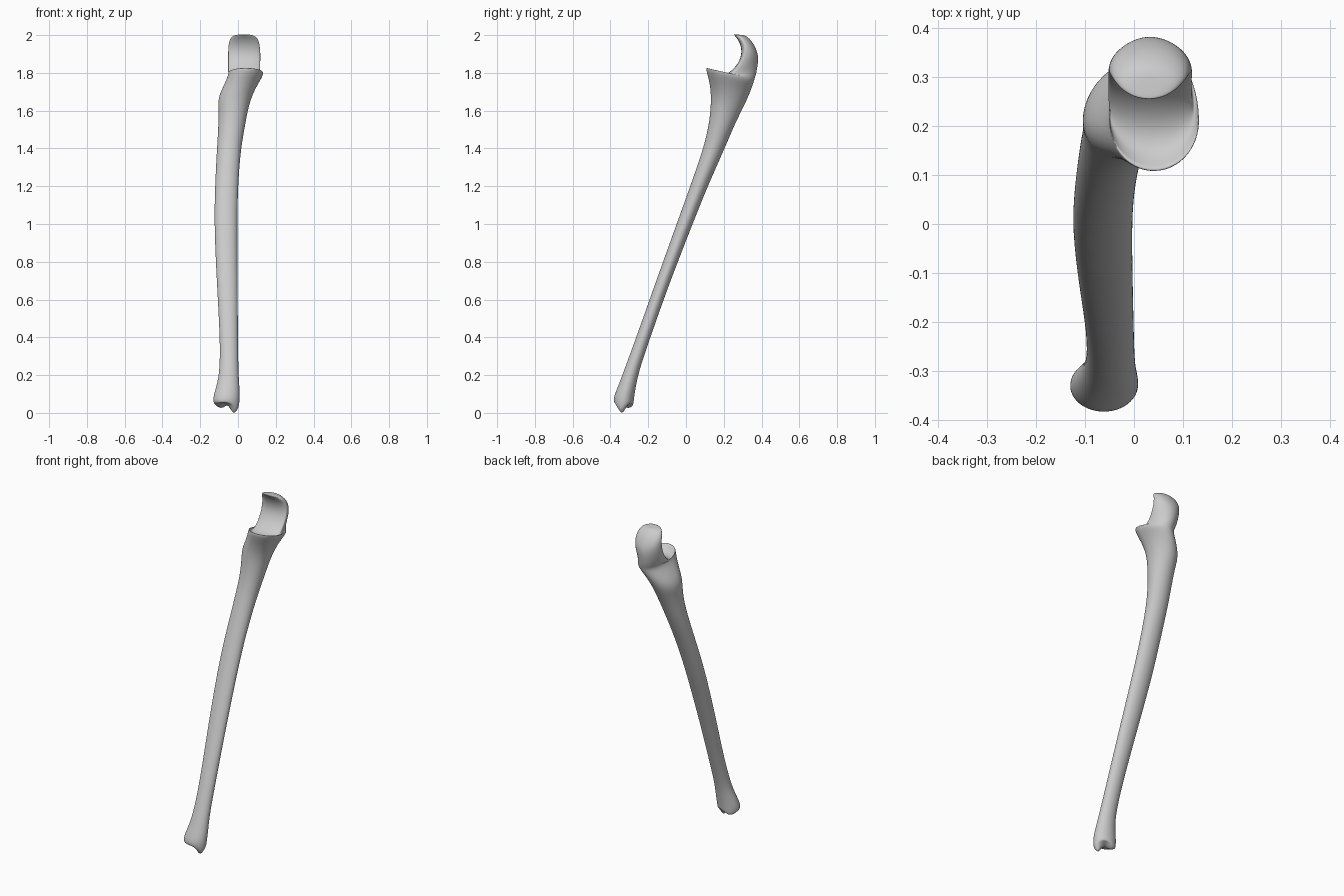
import bpy
import bmesh
from math import sin, cos, exp, pi
from mathutils import Vector

default_cube = bpy.data.objects.get("Cube")
if default_cube:
    bpy.data.objects.remove(default_cube, do_unlink=True)

SIDES = 24

# Shaft sections, level: height, front y, back y, right x, left x
SHAFT = [
    (.08, -.385, -.275, -.133, .01),
    (.14, -.36, -.265, -.115, .008),
    (.22, -.33, -.25, -.096, .002),
    (.41, -.26, -.185, -.096, 0),
    (.68, -.165, -.09, -.112, -.002),
    (1, -.05, .035, -.127, -.004),
    (1.2, .022, .115, -.122, 0),
    (1.4, .092, .205, -.112, .015),
    (1.52, .12, .255, -.104, .038),
]

# Head sections, fanning round the notch:
# front y, front z, back y, back z, right x, left x, widest point from front
HEAD = [
    (.13, 1.61, .29, 1.59, -.104, .052, .45),
    (.132, 1.68, .32, 1.65, -.108, .07, .45),
    (.125, 1.75, .345, 1.71, -.075, .1, .4),
    (.105, 1.815, .36, 1.75, -.052, .134, .4),
    (.107, 1.837, .365, 1.77, -.05, .134, .4),
    (.145, 1.785, .372, 1.79, -.05, .126, .3),
    (.21, 1.785, .378, 1.825, -.053, .118, .22),
    (.27, 1.835, .384, 1.87, -.053, .118, .16),
    (.298, 1.9, .38, 1.9, -.053, .12, .18),
    (.288, 1.955, .372, 1.925, -.052, .116, .3),
    (.265, 1.99, .356, 1.958, -.045, .108, .42),
    (.25, 2.004, .33, 1.988, -.03, .09, .5),
    (.262, 2.004, .31, 1.999, 0, .06, .5),
]


def section(front, back, right, left, widest):
    """Egg-shaped ring between a front and a back point."""
    centre_x, half = (left + right) / 2, (left - right) / 2
    points = []
    for i in range(SIDES):
        angle = 2 * pi * i / SIDES
        along = sin(angle)
        reach = widest if along < 0 else 1 - widest
        point = front.lerp(back, widest + along * reach)
        point.x = centre_x + half * cos(angle)
        points.append(point)
    return points


def wrist_height(x, y):
    """Joint surface with a styloid tip and a rounded lobe beside it."""
    def bump(cx, cy, size):
        return exp(-((x - cx) ** 2 + (y - cy) ** 2) / size ** 2)
    return .055 - .06 * bump(-.02, -.34, .026) - .03 * bump(-.09, -.305, .035)


def bridge(bm, lower, upper):
    for i in range(SIDES):
        j = (i + 1) % SIDES
        bm.faces.new((lower[i], lower[j], upper[j], upper[i]))


def cap(bm, ring, centre, flip):
    pole = bm.verts.new(centre)
    for i in range(SIDES):
        pair = [ring[i], ring[(i + 1) % SIDES]]
        if flip:
            pair.reverse()
        bm.faces.new((*pair, pole))


def centre_of(points):
    return sum(points, Vector()) / len(points)


loops = []
for z, front, back, right, left in SHAFT:
    loops.append(section(Vector((0, front, z)), Vector((0, back, z)), right, left, .5))
for fy, fz, by, bz, right, left, widest in HEAD:
    loops.append(section(Vector((0, fy, fz)), Vector((0, by, bz)), right, left, widest))

# Wrist end, closing inward over the joint surface
rim = loops[0]
middle = centre_of(rim)
for scale in (.95, .8, .6, .4, .2):
    inner = []
    for point in rim:
        p = middle.lerp(point, scale)
        p.z = wrist_height(p.x, p.y)
        inner.append(p)
    loops.insert(0, inner)

bm = bmesh.new()
rings = [[bm.verts.new(p) for p in loop] for loop in loops]
for lower, upper in zip(rings, rings[1:]):
    bridge(bm, lower, upper)
bottom = middle.copy()
bottom.z = wrist_height(middle.x, middle.y)
cap(bm, rings[0], bottom, True)
cap(bm, rings[-1], centre_of(loops[-1]), False)
bmesh.ops.recalc_face_normals(bm, faces=bm.faces)

mesh = bpy.data.meshes.new("forearm_bone")
bm.to_mesh(mesh)
bm.free()
bone = bpy.data.objects.new("forearm_bone", mesh)
bpy.context.collection.objects.link(bone)

# Smooth the loft
smooth = bone.modifiers.new("smooth", "SUBSURF")
smooth.levels = smooth.render_levels = 2
for polygon in mesh.polygons:
    polygon.use_smooth = True
